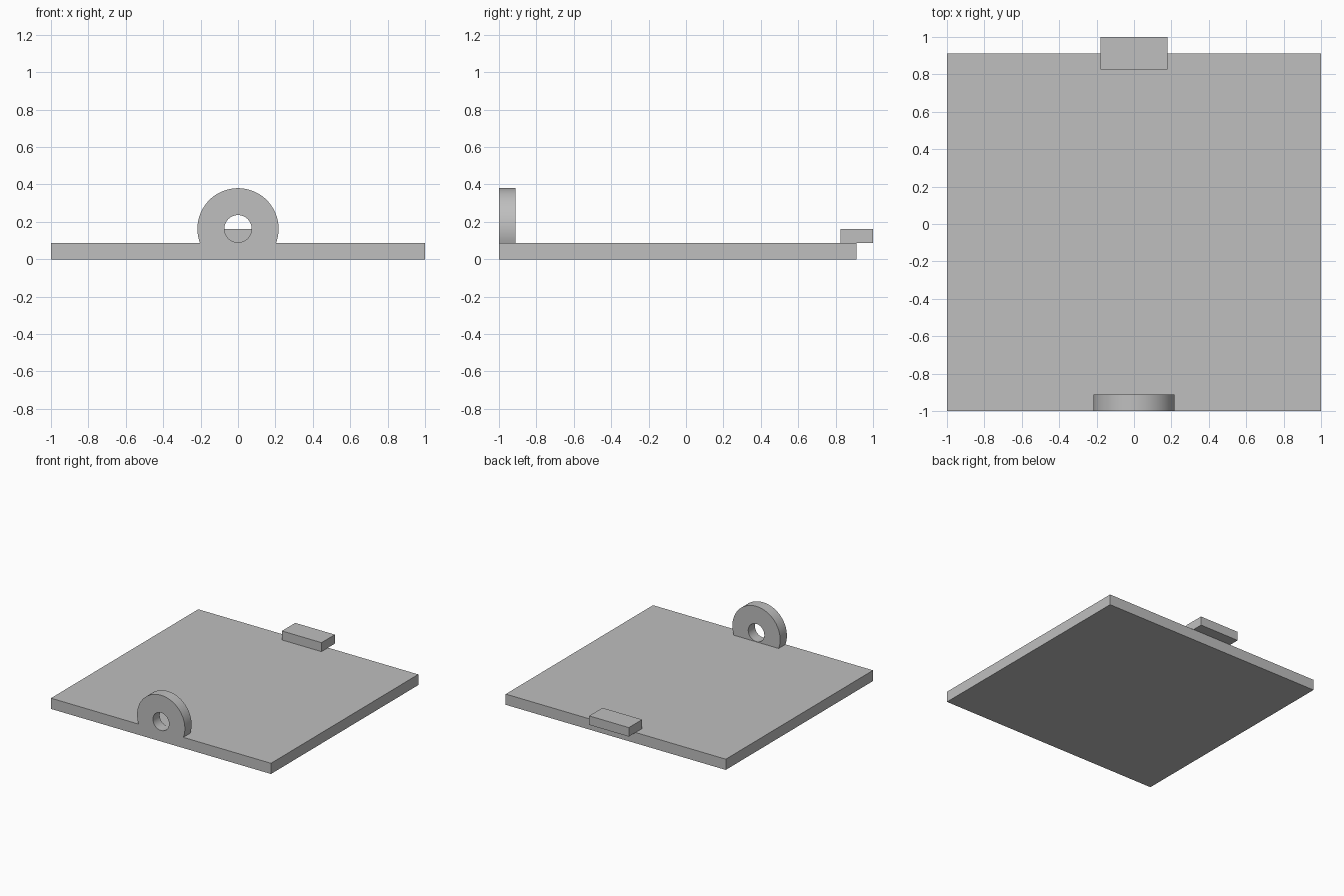
import bpy
import bmesh
from math import sin, cos, asin, pi, radians

cube = bpy.data.objects.get("Cube")
if cube:
    bpy.data.objects.remove(cube, do_unlink=True)

GREY = (0.52, 0.52, 0.52, 1)
grey = bpy.data.materials.new("plain grey")
grey.use_nodes = True
grey.diffuse_color = GREY
grey.node_tree.nodes["Principled BSDF"].inputs["Base Color"].default_value = GREY

PLATE_TOP = 0.088


def finish(name, bm):
    bmesh.ops.recalc_face_normals(bm, faces=bm.faces)
    mesh = bpy.data.meshes.new(name)
    bm.to_mesh(mesh)
    bm.free()
    mesh.materials.append(grey)
    obj = bpy.data.objects.new(name, mesh)
    bpy.context.collection.objects.link(obj)
    return obj


def box(name, low, high):
    bm = bmesh.new()
    bmesh.ops.create_cube(bm, size=1)
    for v in bm.verts:
        v.co = [a + (b - a) * (c + 0.5) for a, b, c in zip(low, high, v.co)]
    return finish(name, bm)


def lug(name, radius, hole, centre_z, front, back, steps=64):
    """Round eye with a through hole, its rim cut flat on the plate."""
    bm = bmesh.new()
    drop = PLATE_TOP - centre_z
    corner = asin(drop / radius)
    angles = [corner + (pi - 2 * corner) * i / steps for i in range(steps + 1)]
    # the flat underside spans the remaining angles
    flat = steps // 3
    angles += [pi - corner + (pi + 2 * corner) * i / flat for i in range(1, flat)]

    rings = []
    for a in angles:
        s, c = sin(a), cos(a)
        reach = min(radius, drop / s) if s < 0 else radius
        rings.append([bm.verts.new((r * c, y, centre_z + r * s))
                      for r, y in ((reach, front), (reach, back),
                                   (hole, back), (hole, front))])
    for i, ring in enumerate(rings):
        after = rings[(i + 1) % len(rings)]
        for k in range(4):
            n = (k + 1) % 4
            bm.faces.new((ring[k], ring[n], after[n], after[k]))
    obj = finish(name, bm)
    bpy.ops.object.select_all(action='DESELECT')
    obj.select_set(True)
    bpy.context.view_layer.objects.active = obj
    bpy.ops.object.shade_smooth_by_angle(angle=radians(30))
    return obj


# Flat base plate
box("base_plate", (-1, -1, 0), (1, 0.912, PLATE_TOP))
# Catch overhanging the back edge
box("back_tab", (-0.18, 0.827, PLATE_TOP), (0.18, 1, 0.162))
# Pierced eye flush with the front edge
lug("front_lug", 0.217, 0.073, 0.163, -1, -0.912)
